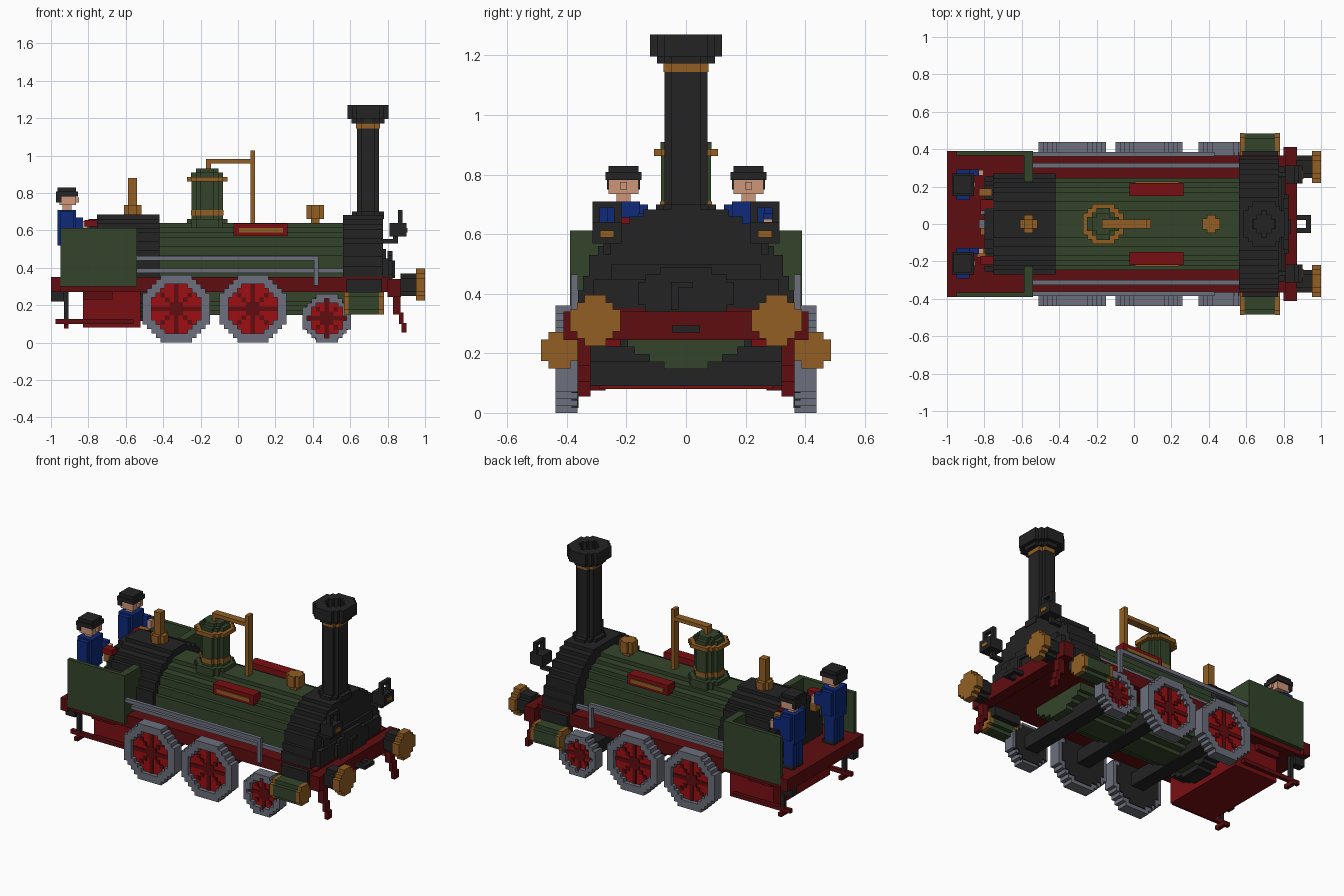
import bpy, bmesh, math

if "Cube" in bpy.data.objects:
    bpy.data.objects.remove(bpy.data.objects["Cube"], do_unlink=True)

V = 0.0241  # block size of the stepped shapes


def material(name, rgb):
    lin = [((c / 255 + 0.055) / 1.055) ** 2.4 if c > 10 else c / 255 / 12.92 for c in rgb]
    m = bpy.data.materials.new(name)
    m.use_nodes = True
    m.diffuse_color = (*lin, 1)
    bsdf = m.node_tree.nodes["Principled BSDF"]
    bsdf.inputs["Base Color"].default_value = (*lin, 1)
    bsdf.inputs["Roughness"].default_value = 0.8
    return m


GREEN = material("dark green", (52, 69, 43))
BLACK = material("soot black", (35, 35, 36))
GOLD = material("brass", (146, 95, 36))
GREY = material("steel grey", (108, 111, 124))
DARK_RED = material("frame dark red", (95, 13, 16))
MID_RED = material("plate red", (122, 15, 18))
RED = material("wheel red", (158, 15, 18))
BLUE = material("overall blue", (14, 42, 122))
SKIN = material("skin", (205, 150, 122))


def boxes(name, mat, items):
    """One object made of boxes given as (x0, x1, y0, y1, z0, z1)."""
    bm = bmesh.new()
    for b in items:
        lo = [min(b[i], b[i + 1]) for i in (0, 2, 4)]
        hi = [max(b[i], b[i + 1]) for i in (0, 2, 4)]
        for v in bmesh.ops.create_cube(bm, size=1)["verts"]:
            v.co = [lo[k] if v.co[k] < 0 else hi[k] for k in range(3)]
    me = bpy.data.meshes.new(name)
    bm.to_mesh(me)
    bm.free()
    me.materials.append(mat)
    ob = bpy.data.objects.new(name, me)
    bpy.context.collection.objects.link(ob)
    return ob


def round_in(a, b):
    return a * a + b * b <= 1.0


def stepped(name, mat, axis, ca, cb, ra, rb, lo, hi, test=round_in):
    """Stepped extrusion along an axis; test() picks cells in the unit square."""
    na, nb = max(1, round(2 * ra / V)), max(1, round(2 * rb / V))
    items = []
    for j in range(nb):
        b = (j + 0.5) / nb * 2 - 1
        start = None
        for i in range(na + 1):
            inside = i < na and test((i + 0.5) / na * 2 - 1, b)
            if inside and start is None:
                start = i
            elif not inside and start is not None:
                A = (ca - ra + start * 2 * ra / na, ca - ra + i * 2 * ra / na)
                B = (cb - rb + j * 2 * rb / nb, cb - rb + (j + 1) * 2 * rb / nb)
                L = (lo, hi)
                items.append({"x": L + A + B, "y": A + L + B, "z": A + B + L}[axis])
                start = None
    return boxes(name, mat, items)


def rim(a, b):
    return 0.74 < math.hypot(a, b) <= 1.02


def web(a, b):
    return math.hypot(a, b) <= 0.80


def spokes(a, b):
    d = math.hypot(a, b)
    return d <= 0.24 or (d < 0.76 and (abs(a) < 0.09 or abs(b) < 0.09 or abs(abs(a) - abs(b)) < 0.07))


# Wheels and axles
for label, cx, r in (("rear", -0.33, 0.18), ("middle", 0.08, 0.18), ("small", 0.475, 0.13)):
    for s, side in ((1, "left"), (-1, "right")):
        n = f"{label}_{side}_wheel"
        stepped(n + "_rim", GREY, "y", cx, r, r, r, s * 0.365, s * 0.438, rim)
        stepped(n + "_web", RED, "y", cx, r, r, r, s * 0.38, s * 0.412, web)
        stepped(n + "_spokes", DARK_RED, "y", cx, r, r, r, s * 0.40, s * 0.418, spokes)
        stepped(n + "_back", BLACK, "y", cx, r, r * 0.87, r * 0.87, s * 0.36, s * 0.385)
    boxes(label + "_axle", BLACK, [(cx - 0.045, cx + 0.045, -0.37, 0.37, r - 0.04, r + 0.045)])

# Frame, cab floor and buffer beam
boxes("frame", DARK_RED, [(-0.56, 0.81, -0.365, 0.365, 0.27, 0.35),
                          (-1.0, -0.55, -0.365, 0.365, 0.27, 0.35),
                          (-1.0, -0.95, -0.39, 0.39, 0.27, 0.35)])
boxes("buffer_beam", DARK_RED, [(0.80, 0.872, -0.412, 0.412, 0.245, 0.34)])
boxes("ash_pan", MID_RED, [(-0.83, -0.52, -0.29, 0.29, 0.08, 0.275)])
for s, side in ((1, "left"), (-1, "right")):
    boxes(side + "_guard_iron", DARK_RED, [(0.83, 0.87, s * 0.32, s * 0.365, 0.15, 0.26),
                                           (0.86, 0.885, s * 0.32, s * 0.365, 0.10, 0.16),
                                           (0.875, 0.90, s * 0.32, s * 0.365, 0.055, 0.105)])
    # Foot step and its hangers at the back
    boxes(side + "_step", DARK_RED, [(-0.975, -0.56, s * 0.30, s * 0.325, 0.10, 0.125),
                                     (-0.93, -0.905, s * 0.27, s * 0.35, 0.075, 0.10),
                                     (-0.83, -0.67, s * 0.29, s * 0.315, 0.23, 0.27)])
    boxes(side + "_step_hanger", BLACK, [(-0.93, -0.905, s * 0.30, s * 0.325, 0.125, 0.27),
                                         (-1.0, -0.93, s * 0.29, s * 0.34, 0.22, 0.27)])
    # Buffers
    stepped(side + "_buffer_stem", BLACK, "x", s * 0.305, 0.31, 0.06, 0.06, 0.87, 0.955)
    stepped(side + "_buffer_disc", GOLD, "x", s * 0.305, 0.31, 0.085, 0.085, 0.952, 1.0)
    # Steam cylinders
    stepped(side + "_cylinder", GREEN, "x", s * 0.425, 0.21, 0.06, 0.06, 0.59, 0.755)
    for k, (a, b) in enumerate(((0.566, 0.59), (0.755, 0.78))):
        stepped(f"{side}_cylinder_band_{k}", GOLD, "x", s * 0.425, 0.21, 0.061, 0.061, a, b)
    boxes(side + "_cylinder_mount", BLACK, [(0.58, 0.77, s * 0.33, s * 0.39, 0.21, 0.34)])
    # Handrail and pipes
    boxes(side + "_lower_rail", GREY, [(-0.54, 0.60, s * 0.30, s * 0.325, 0.372, 0.396)])
    boxes(side + "_upper_rail", GREY, [(-0.54, 0.43, s * 0.362, s * 0.386, 0.44, 0.464),
                                       (0.406, 0.43, s * 0.362, s * 0.386, 0.305, 0.44)])
    # Cab side panels
    boxes(side + "_cab_panel", GREEN, [(-0.95, -0.54, s * 0.365, s * 0.39, 0.30, 0.613),
                                       (-0.588, -0.54, s * 0.225, s * 0.366, 0.345, 0.613)])
    # Name plates without lettering
    boxes(side + "_plate", MID_RED, [(-0.025, 0.265, s * 0.15, s * 0.22, 0.57, 0.636)])
    boxes(side + "_plate_inlay", GOLD, [(0.005, 0.24, s * 0.21, s * 0.226, 0.588, 0.612)])
    # Head lamps with open handles
    y = s * 0.265
    boxes(side + "_lamp", BLACK, [(0.81, 0.90, y - 0.048, y + 0.048, 0.568, 0.64),
                                  (0.855, 0.88, y - 0.048, y - 0.024, 0.64, 0.71),
                                  (0.855, 0.88, y + 0.024, y + 0.048, 0.64, 0.71),
                                  (0.855, 0.88, y - 0.048, y + 0.048, 0.69, 0.71),
                                  (0.83, 0.855, y - 0.012, y + 0.012, 0.53, 0.57),
                                  (0.76, 0.855, y - 0.012, y + 0.012, 0.53, 0.553)])
    boxes(side + "_lamp_lens", GOLD, [(0.89, 0.906, y - 0.024, y + 0.024, 0.588, 0.612)])

# Couplings
boxes("front_coupling", BLACK, [(0.87, 0.945, 0.022, 0.047, 0.27, 0.294), (0.87, 0.945, -0.047, -0.022, 0.27, 0.294),
                                (0.92, 0.945, -0.047, 0.047, 0.27, 0.294)])

# Boiler and firebox
stepped("boiler", GREEN, "x", 0, 0.393, 0.246, 0.246, -0.43, 0.57)
stepped("firebox", BLACK, "x", 0, 0.40, 0.27, 0.285, -0.755, -0.42)
stepped("firebox_back", BLACK, "x", 0, 0.40, 0.255, 0.26, -0.80, -0.755)

# Smokebox with flared foot
rows = [(0.28, 0.35, 0.362), (0.35, 0.41, 0.362), (0.41, 0.46, 0.345), (0.46, 0.53, 0.325), (0.53, 0.56, 0.295),
        (0.56, 0.605, 0.265), (0.605, 0.635, 0.225), (0.635, 0.66, 0.19), (0.66, 0.682, 0.145)]
boxes("smokebox", BLACK, [(0.562, 0.775, -w, w, a, b) for a, b, w in rows])
boxes("smokebox_foot", BLACK, [(0.77, 0.805, -0.31, 0.31, 0.34, 0.45), (0.77, 0.79, -0.25, 0.25, 0.45, 0.50)])
stepped("smokebox_door", BLACK, "x", 0, 0.40, 0.16, 0.09, 0.80, 0.825)
boxes("door_handle", BLACK, [(0.82, 0.84, -0.05, -0.026, 0.345, 0.44), (0.82, 0.84, -0.05, 0.024, 0.42, 0.44)])

# Chimney with hollow cap
stepped("chimney_base", BLACK, "z", 0.695, 0, 0.085, 0.10, 0.66, 0.70)
stepped("chimney", BLACK, "z", 0.695, 0, 0.06, 0.072, 0.68, 1.21)
stepped("chimney_band", GOLD, "z", 0.695, 0, 0.063, 0.075, 1.145, 1.172)
stepped("chimney_lip", BLACK, "z", 0.695, 0, 0.088, 0.097, 1.172, 1.20)
stepped("chimney_cap", BLACK, "z", 0.695, 0, 0.109, 0.121, 1.196, 1.27,
        lambda a, b: 0.5 < math.hypot(a, b) <= 1.1)

# Steam dome
DX = -0.165
for name, mat, r, a, b in (("dome_foot", GREEN, 0.108, 0.60, 0.662), ("dome", GREEN, 0.084, 0.64, 0.91),
                           ("dome_lower_band", GOLD, 0.087, 0.68, 0.71), ("dome_upper_band", GOLD, 0.108, 0.862, 0.886),
                           ("dome_shoulder", GREEN, 0.085, 0.886, 0.91), ("dome_cap", GREEN, 0.06, 0.90, 0.932)):
    stepped(name, mat, "z", DX, 0, r, r, a, b)

# Brass pipe, whistle and valve
boxes("steam_pipe", GOLD, [(-0.17, -0.145, -0.024, 0.024, 0.92, 0.98), (-0.17, 0.09, -0.024, 0.024, 0.957, 0.981),
                           (0.067, 0.091, -0.024, 0.024, 0.63, 1.028)])
boxes("whistle", GOLD, [(-0.587, -0.54, -0.024, 0.024, 0.73, 0.88), (-0.61, -0.515, -0.024, 0.024, 0.68, 0.735),
                        (-0.587, -0.54, -0.048, 0.048, 0.68, 0.735)])
boxes("safety_valve", GOLD, [(0.365, 0.46, -0.03, 0.03, 0.662, 0.735), (0.39, 0.435, -0.048, 0.048, 0.662, 0.735),
                             (0.39, 0.435, -0.024, 0.024, 0.63, 0.665)])

# Driver controls on the firebox back
boxes("control_valves", GOLD, [(-0.84, -0.79, -0.18, -0.13, 0.55, 0.60), (-0.83, -0.76, 0.15, 0.19, 0.58, 0.64),
                               (-0.82, -0.79, -0.06, -0.01, 0.50, 0.56)])
boxes("control_levers", MID_RED, [(-0.82, -0.75, 0.07, 0.13, 0.62, 0.655), (-0.82, -0.75, -0.22, -0.17, 0.62, 0.655)])
boxes("gauges", GREY, [(-0.83, -0.79, -0.024, 0.024, 0.58, 0.63), (-0.82, -0.79, 0.05, 0.10, 0.48, 0.55)])

# Two crew members
for s, side in ((1, "left"), (-1, "right")):
    x, y = -0.915, s * 0.21
    boxes(side + "_crew_overalls", BLUE, [(x - 0.035, x + 0.035, y - 0.05, y - 0.008, 0.37, 0.53),
                                          (x - 0.035, x + 0.035, y + 0.008, y + 0.05, 0.37, 0.53),
                                          (x - 0.05, x + 0.05, y - 0.055, y + 0.055, 0.52, 0.71),
                                          (x - 0.035, x + 0.035, y - 0.082, y - 0.05, 0.55, 0.70),
                                          (x - 0.035, x + 0.035, y + 0.05, y + 0.082, 0.55, 0.70),
                                          (x, x + 0.085, y + 0.05, y + 0.082, 0.60, 0.67)])
    boxes(side + "_crew_shoes", BLACK, [(x - 0.035, x + 0.05, y + k - 0.021, y + k + 0.021, 0.345, 0.372)
                                        for k in (-0.029, 0.029)])
    boxes(side + "_crew_skin", SKIN, [(x - 0.024, x + 0.024, y - 0.024, y + 0.024, 0.70, 0.74),
                                      (x - 0.04, x + 0.05, y - 0.05, y + 0.05, 0.735, 0.80),
                                      (x + 0.045, x + 0.065, y - 0.012, y + 0.012, 0.75, 0.775),
                                      (x + 0.085, x + 0.11, y + 0.05, y + 0.08, 0.60, 0.65)])
    boxes(side + "_crew_cap", BLACK, [(x - 0.05, x + 0.05, y - 0.05, y + 0.05, 0.80, 0.828),
                                      (x - 0.058, x + 0.06, y - 0.06, y + 0.06, 0.782, 0.808),
                                      (x - 0.058, x - 0.03, y - 0.056, y + 0.056, 0.75, 0.79)])
